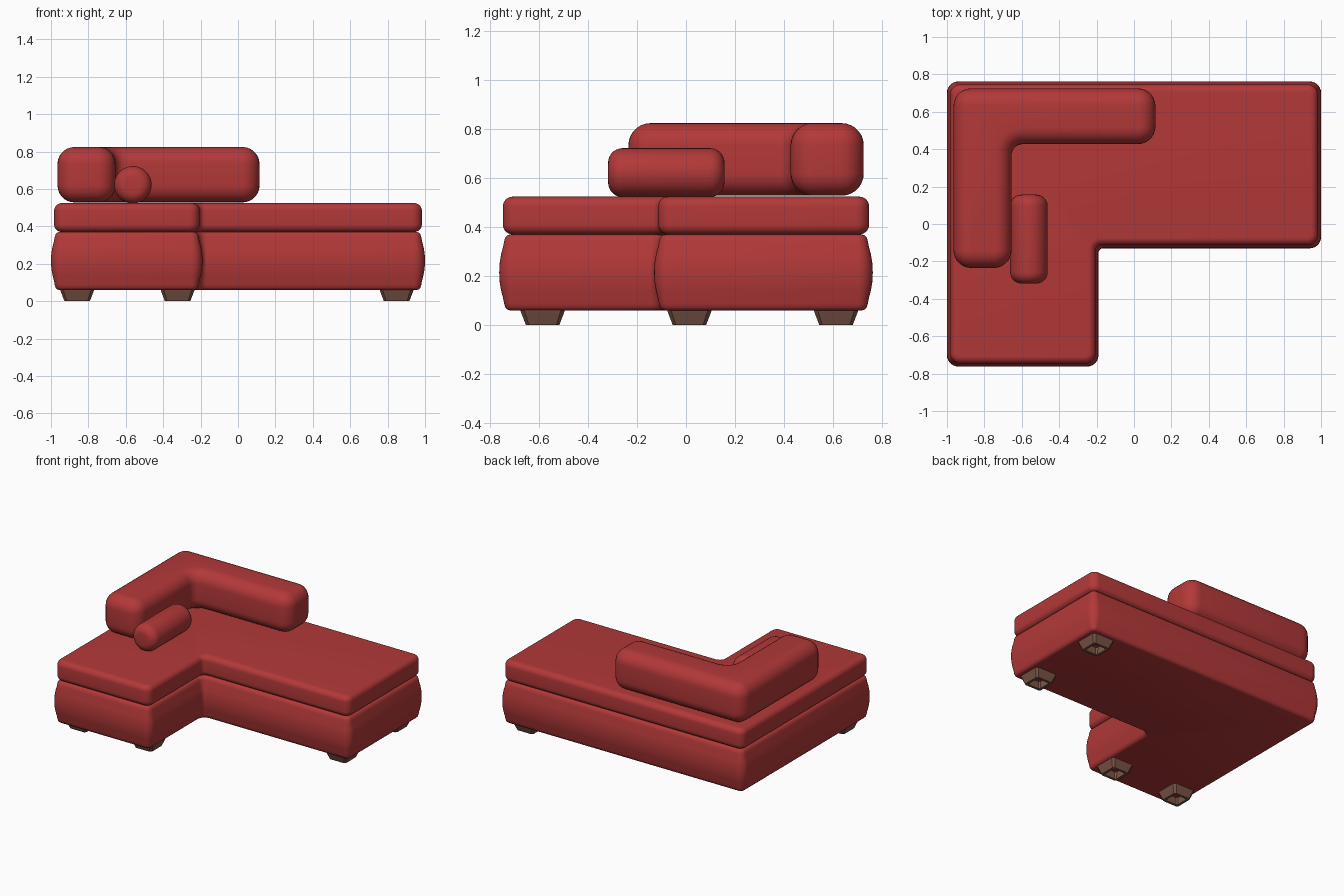
import bpy
import bmesh
import math

if "Cube" in bpy.data.objects:
    bpy.data.objects.remove(bpy.data.objects["Cube"])


def material(name, rgb):
    m = bpy.data.materials.new(name)
    m.diffuse_color = (*rgb, 1)
    m.use_nodes = True
    m.node_tree.nodes["Principled BSDF"].inputs["Base Color"].default_value = m.diffuse_color
    return m


RED = material("red fabric", (0.45, 0.04, 0.04))
BROWN = material("brown wood", (0.20, 0.09, 0.062))


def loft(name, rings, mat, smooth=True, caps=True):
    """Skin a stack of equal-length closed rings."""
    bm = bmesh.new()
    vs = [[bm.verts.new(p) for p in r] for r in rings]
    n = len(rings[0])
    for a, b in zip(vs, vs[1:]):
        for i in range(n):
            j = (i + 1) % n
            bm.faces.new((a[i], a[j], b[j], b[i]))
    if caps:
        bm.faces.new(vs[0][::-1])
        bm.faces.new(vs[-1])
    bmesh.ops.recalc_face_normals(bm, faces=bm.faces)
    me = bpy.data.meshes.new(name)
    bm.to_mesh(me)
    bm.free()
    me.materials.append(mat)
    ob = bpy.data.objects.new(name, me)
    bpy.context.collection.objects.link(ob)
    if smooth:
        bpy.ops.object.select_all(action='DESELECT')
        ob.select_set(True)
        bpy.context.view_layer.objects.active = ob
        bpy.ops.object.shade_smooth_by_angle(angle=math.radians(40))
    return ob


def l_ring(box, inner, r, rc, d, z, seg=7):
    """Rounded L outline, inset by d; rc is the radius of the inside corner."""
    x0, y0, x1, y1 = box
    xi, yi = inner
    # arc centre, start angle, sweep, radius
    arcs = [((x0 + r, y0 + r), 180, 90, r - d),
            ((xi - r, y0 + r), 270, 90, r - d),
            ((xi + rc, yi - rc), 180, -90, rc + d),
            ((x1 - r, yi + r), 270, 90, r - d),
            ((x1 - r, y1 - r), 0, 90, r - d),
            ((x0 + r, y1 - r), 90, 90, r - d)]
    pts = []
    for (cx, cy), a0, sw, rad in arcs:
        for k in range(seg + 1):
            a = math.radians(a0 + sw * k / seg)
            pts.append((cx + rad * math.cos(a), cy + rad * math.sin(a), z))
    return pts


def round_profile(z0, z1, b, seg=7):
    """(inset, z) pairs of a side rounded at bottom and top by radius b."""
    arc = [math.pi / 2 * k / seg for k in range(seg + 1)]
    low = [(b - b * math.sin(a), z0 + b - b * math.cos(a)) for a in arc]
    return low + [(d, z0 + z1 - z) for d, z in reversed(low)]


def l_part(name, box, inner, r, rc, profile):
    loft(name, [l_ring(box, inner, r, rc, d, z) for d, z in profile], RED)


# bulging base
bulge = [(0.045, 0.06), (0.034, 0.063), (0.025, 0.072), (0.02, 0.088),
         (0.016, 0.11), (0.008, 0.14), (0.002, 0.175), (0, 0.215),
         (0.002, 0.255), (0.008, 0.29), (0.016, 0.32), (0.02, 0.342),
         (0.025, 0.358), (0.034, 0.367), (0.045, 0.37)]
l_part("base", (-1, -0.762, 1, 0.762), (-0.19, -0.13), 0.06, 0.025, bulge)

# seat pad
l_part("seat", (-0.983, -0.747, 0.983, 0.747), (-0.206, -0.113), 0.055, 0.03,
       round_profile(0.37, 0.524, 0.04))

# corner backrest
l_part("backrest", (-0.965, -0.235, 0.115, 0.725), (-0.655, 0.427), 0.095, 0.06,
       round_profile(0.528, 0.824, 0.09))

# bolster lying along y
R, CX, CZ, N = 0.1, -0.562, 0.622, 40
loft("bolster", [[(CX + (R - d) * math.cos(2 * math.pi * i / N), y,
                   CZ + (R - d) * math.sin(2 * math.pi * i / N)) for i in range(N)]
                 for d, y in round_profile(-0.318, 0.157, 0.06)], RED)


# hollow tapered feet
def foot_ring(x, y, h, z):
    c = h * 0.82
    return [(x + a, y + b, z) for a, b in
            ((-c, -h), (c, -h), (h, -c), (h, c), (c, h), (-c, h), (-h, c), (-h, -c))]


for i, (x, y) in enumerate([(-0.86, -0.585), (-0.323, -0.585),
                            (0.848, 0.014), (0.848, 0.612)]):
    loft(f"foot_{i + 1}", [foot_ring(x, y, h, z) for h, z in
                           ((0.092, 0.065), (0.088, 0.052), (0.068, 0.0),
                            (0.05, 0.0), (0.058, 0.065))], BROWN, False, False)
